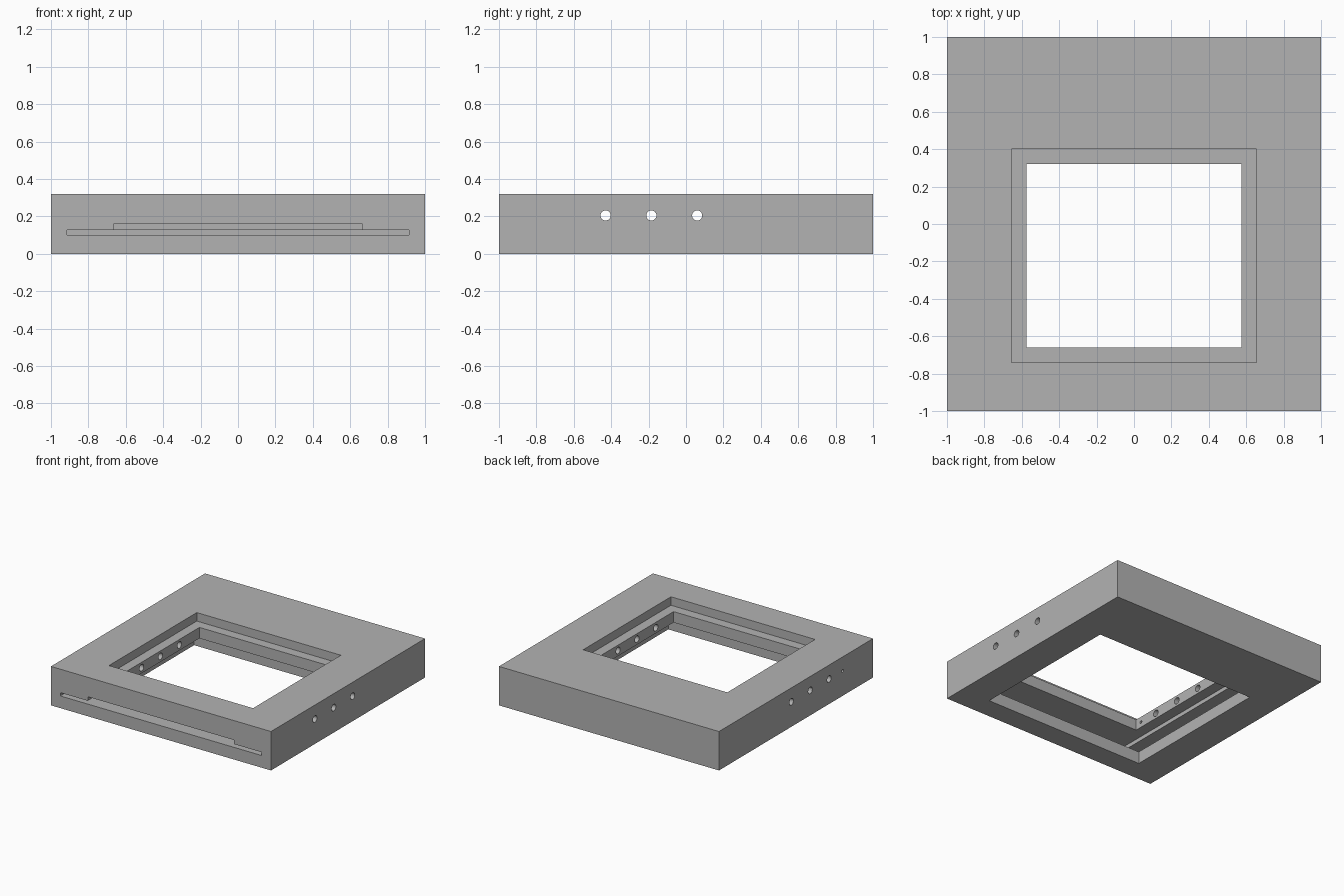
import bpy
import math

cube = bpy.data.objects.get("Cube")
if cube:
    bpy.data.objects.remove(cube, do_unlink=True)

grey = bpy.data.materials.new("plain_grey")
grey.use_nodes = True
colour = (0.45, 0.45, 0.45, 1)
grey.diffuse_color = colour
grey.node_tree.nodes["Principled BSDF"].inputs["Base Color"].default_value = colour


def box(name, x_half, y0, y1, z0, z1):
    """Box centred on x = 0."""
    bpy.ops.mesh.primitive_cube_add(size=1, location=(0, (y0 + y1) / 2, (z0 + z1) / 2))
    ob = bpy.context.object
    ob.name = name
    ob.scale = (2 * x_half, y1 - y0, z1 - z0)
    bpy.ops.object.transform_apply(location=False, rotation=False, scale=True)
    ob.data.materials.append(grey)
    return ob


def rod(name, x0, x1, y, radius):
    """Round cutter along x at the height of the side holes."""
    bpy.ops.mesh.primitive_cylinder_add(
        vertices=32, radius=radius, depth=x1 - x0,
        location=((x0 + x1) / 2, y, 0.205), rotation=(0, math.pi / 2, 0))
    ob = bpy.context.object
    ob.name = name
    ob.data.materials.append(grey)
    return ob


frame = box("frame_body", 1, -1, 1, 0, 0.32)

cutters = [
    # Slot for a sliding panel, open at the front, with a raised centre
    box("panel_slot", 0.915, -1.1, 0.66, 0.10, 0.127),
    box("slot_relief", 0.665, -1.1, 0.41, 0.11, 0.16),
    # Stepped window, narrowest in the middle
    box("lower_window", 0.735, -0.82, 0.48, -0.1, 0.11),
    box("middle_window", 0.575, -0.66, 0.32, 0.14, 0.28),
    box("upper_window", 0.655, -0.74, 0.40, 0.25, 0.4),
    # Small hole in one side wall only
    rod("small_side_hole", -1.1, -0.3, -0.605, 0.012),
]
# Three round holes through both side walls
for i in range(3):
    cutters.append(rod("side_hole", -1.1, 1.1, -0.43 + 0.245 * i, 0.027))

bpy.ops.object.select_all(action="DESELECT")
bpy.context.view_layer.objects.active = frame
frame.select_set(True)
for cutter in cutters:
    mod = frame.modifiers.new(cutter.name, "BOOLEAN")
    mod.operation = "DIFFERENCE"
    mod.solver = "EXACT"
    mod.object = cutter
    bpy.ops.object.modifier_apply(modifier=mod.name)
    bpy.data.objects.remove(cutter, do_unlink=True)

bpy.ops.object.shade_smooth_by_angle(angle=math.radians(30))
